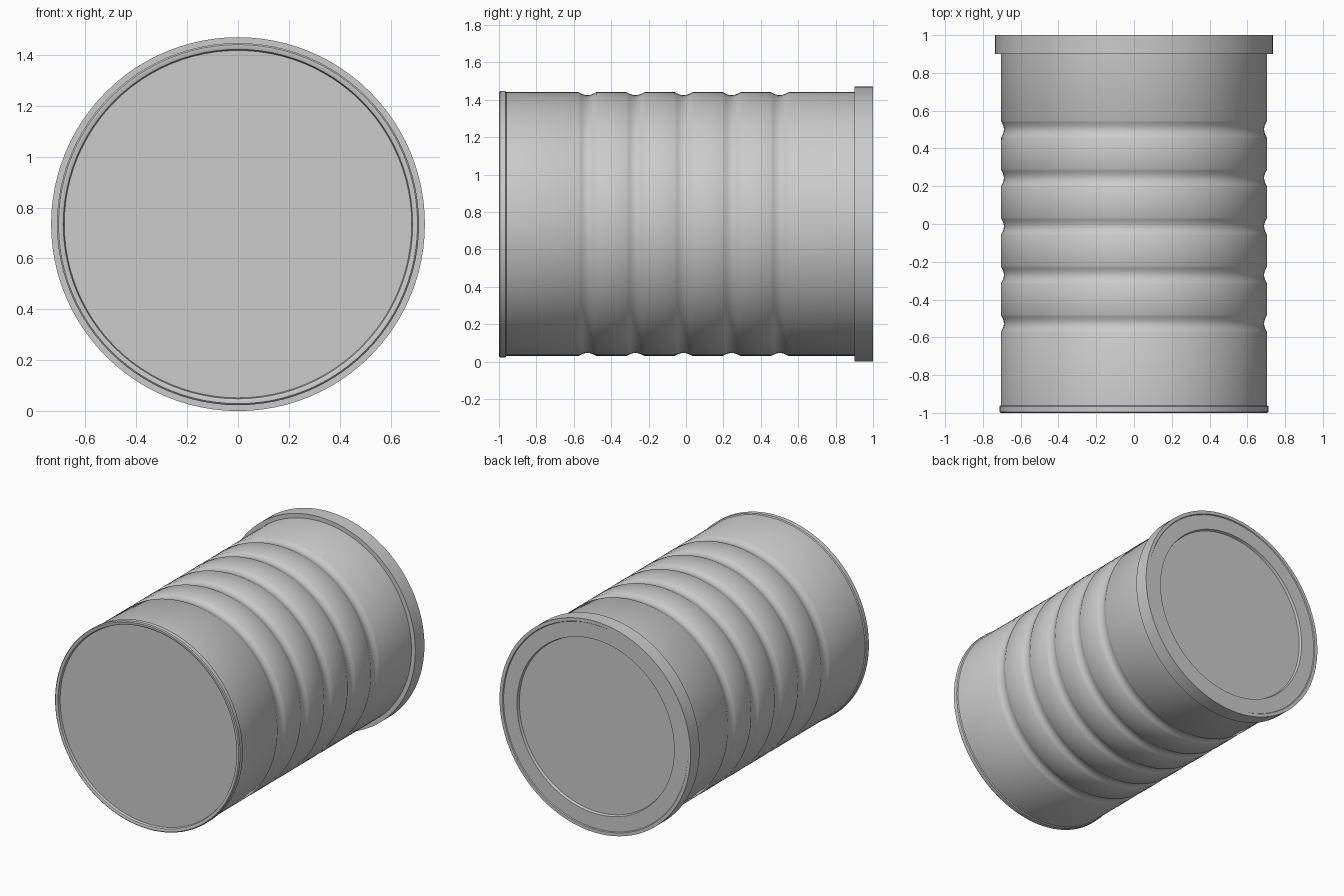
import bpy, bmesh, math

cube = bpy.data.objects.get("Cube")
if cube:
    bpy.data.objects.remove(cube, do_unlink=True)

SIDES = 96
CENTRE_Z = 0.735
BODY_R = 0.705

metal = bpy.data.materials.new("plain grey")
grey = (0.6, 0.6, 0.6, 1)
metal.use_nodes = True
metal.diffuse_color = grey
metal.node_tree.nodes["Principled BSDF"].inputs["Base Color"].default_value = grey


def lathe(name, profile):
    """Spin (radius, y) points around the can's long axis; radius 0 closes an end."""
    bm = bmesh.new()
    verts = [bm.verts.new((r, y, 0)) for r, y in profile]
    edges = [bm.edges.new(pair) for pair in zip(verts, verts[1:])]
    bmesh.ops.spin(bm, geom=verts + edges, cent=(0, 0, 0), axis=(0, 1, 0),
                   angle=math.tau, steps=SIDES, use_merge=True)
    bmesh.ops.remove_doubles(bm, verts=bm.verts, dist=0.0001)
    bmesh.ops.recalc_face_normals(bm, faces=bm.faces)
    mesh = bpy.data.meshes.new(name)
    bm.to_mesh(mesh)
    bm.free()
    obj = bpy.data.objects.new(name, mesh)
    obj.location.z = CENTRE_Z
    mesh.materials.append(metal)
    bpy.context.collection.objects.link(obj)
    bpy.ops.object.select_all(action="DESELECT")
    obj.select_set(True)
    bpy.context.view_layer.objects.active = obj
    bpy.ops.object.shade_smooth_by_angle(angle=math.radians(35))
    return obj


# Can body: recessed front end, rolled rim, then a wall with five pressed grooves
body = [(0, -0.98), (0.683, -0.98), (0.687, -0.997), (0.692, -1), (0.706, -1),
        (0.712, -0.994), (0.712, -0.965), (BODY_R, -0.96)]
for i in range(5):
    middle = -0.527 + 0.257 * i
    for k in range(11):
        t = k / 5 - 1
        dip = 0.016 * math.cos(t * math.pi / 2)
        body.append((BODY_R - dip, middle + 0.047 * t))
body += [(BODY_R, 0.95), (0, 0.95)]
lathe("can_body", body)

# Lid: overhanging skirt, raised outer ring and a sunken centre panel
lathe("lid", [(0.7, 0.9), (0.735, 0.9), (0.735, 1), (0.712, 1), (0.708, 0.994),
              (0.605, 0.994), (0.6, 0.975), (0, 0.975)])
